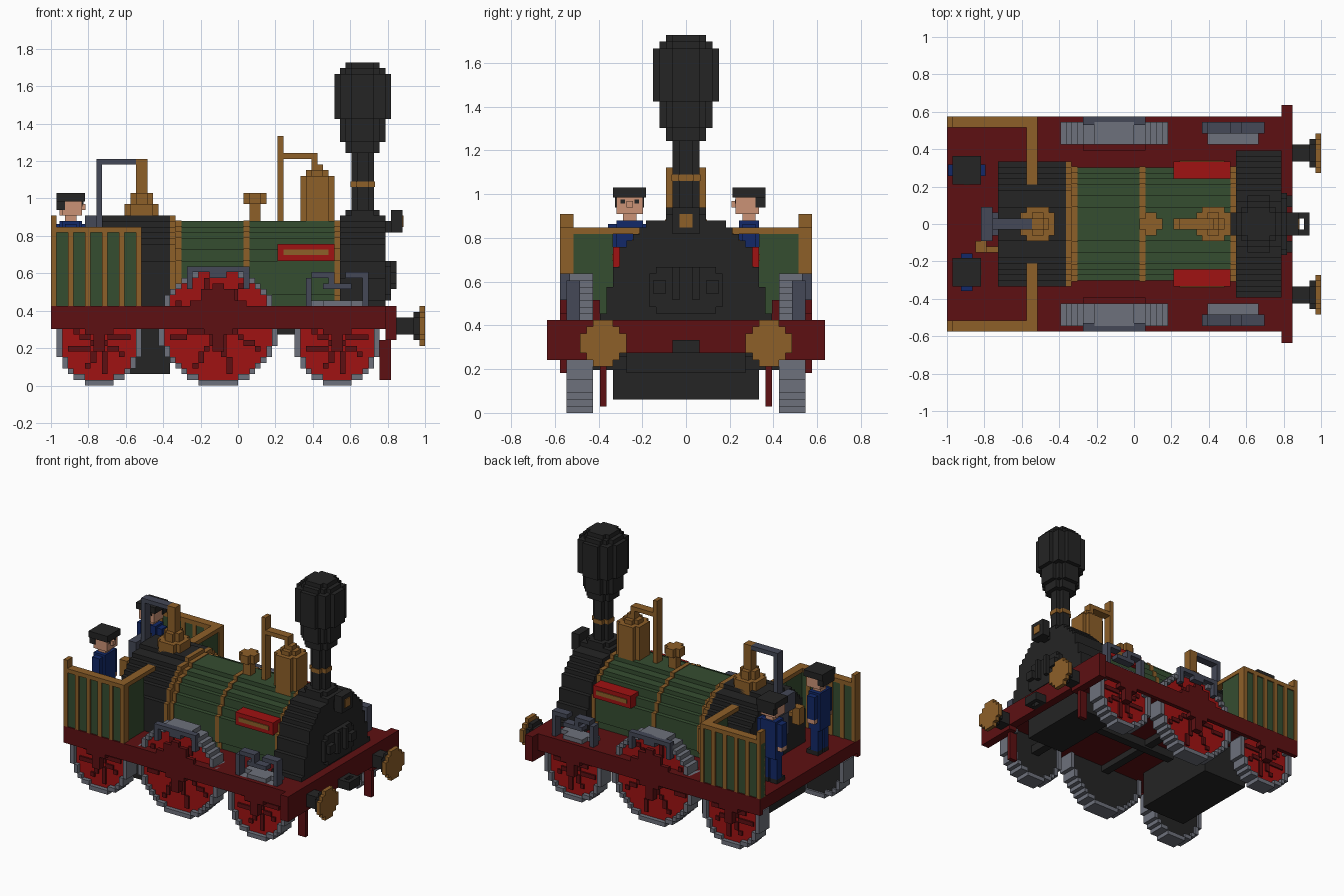
import bpy
from math import sqrt, cos, sin, pi

cube = bpy.data.objects.get("Cube")
if cube:
    bpy.data.objects.remove(cube)

UNIT = 1 / 33  # one block


def material(name, *rgb):
    mat = bpy.data.materials.new(name)
    mat.use_nodes = True
    mat.diffuse_color = (*rgb, 1)
    mat.node_tree.nodes["Principled BSDF"].inputs["Base Color"].default_value = (*rgb, 1)
    return mat


black = material("soot black", .018, .018, .018)
maroon = material("frame maroon", .11, .005, .006)
red = material("wheel red", .35, .006, .006)
green = material("boiler green", .036, .075, .03)
brass = material("brass", .27, .115, .022)
steel = material("light steel", .155, .165, .2)
iron = material("dark iron", .058, .065, .095)
skin = material("skin", .6, .29, .18)
blue = material("overall blue", .006, .022, .14)


def make(name, mat, boxes, mirror=False):
    """Joins boxes (x0, x1, y0, y1, z0, z1), in blocks, into one object."""
    if mirror:
        boxes = boxes + [(a, b, -d, -c, e, f) for a, b, c, d, e, f in boxes]
    verts, faces = [], []
    for b in boxes:
        k = len(verts)
        verts += [(x * UNIT, y * UNIT, z * UNIT)
                  for x in b[:2] for y in b[2:4] for z in b[4:]]
        quads = ("0132", "4675", "0451", "2376", "0264", "1573")
        faces += [[k + int(c) for c in q] for q in quads]
    mesh = bpy.data.meshes.new(name)
    mesh.from_pydata(verts, [], faces)
    mesh.materials.append(mat)
    obj = bpy.data.objects.new(name, mesh)
    bpy.context.collection.objects.link(obj)


def mid(x0, x1, half, z0, z1):
    """Box centred across the model."""
    return (x0, x1, -half, half, z0, z1)


def half_width(r, m):
    part = r % 1
    return max(.5, round(sqrt(max(0, r * r - m * m)) - part) + part)


def disc(axis, u, w, r, a0, a1, inner=0, low=-99, high=99, grow=0):
    """Stepped disc or ring from a0 to a1 along an axis, centred on (u, w)."""
    out = []
    for i in range(round(2 * r)):
        m = i + .5 - r
        h = half_width(r, m) + grow
        w0, w1 = max(w + m - .5 - grow, low), min(w + m + .5 + grow, high)
        if w0 >= w1:
            continue
        spans = [(u - h, u + h)]
        if abs(m) < inner:
            g = min(half_width(inner, m), h - 1)
            spans = [(u - h, u - g), (u + g, u + h)]
        for s, t in spans:
            out.append({"x": (a0, a1, s, t, w0, w1),
                        "y": (s, t, a0, a1, w0, w1),
                        "z": (s, t, w0, w1, a0, a1)}[axis])
    return out


def tower(x, z, steps):
    """Stack of upright discs, each step a (radius, top)."""
    out = []
    for r, top in steps:
        out += disc("z", x, 0, r, z, top)
        z = top
    return out


# Frame, buffer beam and running gear
FLOOR = 14
make("platform", maroon, [mid(-33, 28, 18, 11, FLOOR)])
make("side_frames", maroon, [(-33, 28, 18, 19, 10, FLOOR)], True)
make("buffer_beam", maroon, [mid(26, 28, 21, 9, FLOOR)])
make("beam_ends", maroon, [(26, 28, 11, 21, 8, 9)], True)
make("guard_irons", maroon, [(25, 27, 12, 13, 1, 8)], True)
make("cylinder_block", black, [mid(14, 24, 9, 6, 11)])
make("drive_rod", black, [mid(-11, 14, 1, 9, 11)])

# Wheels with rims, spokes, backs and axle guards
for name, x, r, high in (("trailing", -24.5, 7.5, FLOOR - .1),
                         ("driving", -3.5, 10.5, 99), ("leading", 17.5, 7.5, 99)):
    make(name + "_wheel_rims", steel, disc("y", x, r, r, 14, 18, r - 1, high=high), True)
    make(name + "_wheel_faces", red, disc("y", x, r, r - 1, 15, 17, high=high), True)
    make(name + "_wheel_backs", black, disc("y", x, r, r - 1, 14.5, 15, high=high), True)
    spokes = []
    for k in range(8):
        for d in range(1, int(r - 1)):
            sx = x + round(d * cos(k * pi / 4 + .3))
            sz = r + round(d * sin(k * pi / 4 + .3))
            if sz + .5 < high:
                spokes.append((sx - .5, sx + .5, 17, 17.4, sz - .5, sz + .5))
    make(name + "_wheel_spokes", maroon, spokes, True)
    make(name + "_axle", black, [(x - 1, x + 1, -15, 15, r - 1, r + 1)])
    make(name + "_axle_guards", maroon,
         [(x - 2.5, x + 2.5, 17.5, 19, 9, 10), (x - 1, x + 1, 17.5, 19, 6, 9)], True)

# Springs and splashers above the frame
make("driving_splashers", maroon,
     [(-9, 2, 13, 14, FLOOR, 17), (-8.5, 1.5, 18, 19, FLOOR, 15),
      (-6.5, -.5, 18, 19, 15, 17), (-4.5, -2.5, 18, 19, 17, 18)], True)
make("driving_springs", iron,
     [(-8, 1, 17.5, 19, 20, 21), (-9, -8, 17.5, 19, 17, 21),
      (1, 2, 17.5, 19, 17, 21), (-5, -2, 17.5, 19, 19, 20)], True)
make("leading_springs", iron,
     [(12, 13, 16, 18, FLOOR, 19), (22, 23, 16, 18, FLOOR, 19),
      (13, 17, 16, 18, 19, 20), (19, 23, 16, 18, 19, 20),
      (16, 17, 16, 18, 18, 19), (15, 20, 16, 18, 17, 18)], True)
make("spring_leaves", steel, [(13, 22, 14, 16, FLOOR, 15)], True)

# Firebox, boiler and smokebox
AXIS = 19
make("firebox", black, disc("x", 0, AXIS, 11, -24, -12, low=AXIS)
     + [mid(-24, -12, 11, 2, AXIS)])
make("boiler", green, disc("x", 0, AXIS, 10, -12, 18, low=FLOOR))
make("firebox_band", brass, disc("x", 0, AXIS, 11, -12, -11, low=FLOOR))
make("boiler_bands", brass, [b for a in (-11, 1, 17)
     for b in disc("x", 0, AXIS, 10, a, a + 1, low=FLOOR, grow=.15)])
make("smokebox", black, disc("x", 0, AXIS, 11, 18, 26, low=AXIS)
     + [mid(18, 26, 12, 15, AXIS), mid(18, 26, 13, FLOOR, 15)])
make("smokebox_door", black, disc("x", 0, 18.5, 5.5, 26, 27, low=15, high=22))
make("door_latches", black, [(27, 28, 1, 2, 17, 22), (27, 28, 3, 5, 18, 20)], True)
make("side_plates", red, [(7, 17, 8, 11, 22, 25)], True)
make("plate_inlays", brass, [(8, 16, 11, 11.2, 23, 24)], True)

# Chimney, domes, whistle pipe and lamp
make("chimney", black, tower(22, 29, [(3, 31), (2, 41), (3, 43), (4, 47),
                                      (5, 55), (4, 56), (3, 57)]))
make("chimney_band", brass, disc("z", 22, 0, 2, 35, 36, grow=.15))
make("steam_dome", brass, tower(14, 28, [(3, 37), (2, 38), (1, 39)]))
make("steam_pipe", brass, [mid(7, 8, 1, 28, 44), mid(8, 14, 1, 40, 41),
                           mid(13, 14, 1, 38, 40)])
make("filler_cap", brass, tower(3, 28, [(1, 32), (2, 34)]))
make("safety_valve", brass, tower(-17, 29, [(3, 32), (2, 34), (1, 40)]))
make("valve_lever", iron, [mid(-25, -18, 1, 39, 40), mid(-25, -24, 1, 28, 39)])
make("control_stand", iron, [mid(-27, -25, 3, 26, 30), mid(-26, -24, 2, 20, 26)])
make("cab_gauge", brass, [(-28, -26, -5, -3, 22, 26), (-26, -24, -5, -4, 23, 24)])
make("lamp", black, [mid(27, 29, 2, 27, 31), mid(26, 27, 1, 27, 29)])
make("lamp_lens", brass, [mid(29, 29.2, 1, 28, 30)])

# Buffers and coupling
make("buffer_heads", brass, disc("x", 12.5, 10.5, 3.5, 32, 33), True)
make("buffer_stems", black, disc("x", 12.5, 10.5, 2.5, 31, 32)
     + [(28, 31, 11, 14, 9, 12)], True)
make("coupling", black, [mid(28, 29, 2, 9, 11), mid(30, 31, 2, 9, 11)])
make("coupling_sides", black, [(29, 30, 1, 2, 9, 11)], True)

# Cab fence
make("fence_panels", green, [(-33, -17.1, 17.2, 18.7, FLOOR, 27),
                             (-18.8, -17.2, 11, 18, FLOOR, 27)], True)
make("fence_posts", brass, [(x, x + 1, 17, 19, FLOOR, 27)
                            for x in range(-33, -17, 3)], True)
make("fence_rails", brass, [(-33, -17, 17, 19, 27, 28), (-19, -17, 7, 17, 27, 28),
                            (-33, -32, 17, 19, 28, 30)], True)


# Crew, each placed by a facing direction
def crew(name, cx, cy, fx, fy):
    def put(part, mat, *boxes):
        out = []
        for f0, f1, s0, s1, z0, z1 in boxes:
            xs = sorted((cx + f0 * fx - s0 * fy, cx + f1 * fx - s1 * fy))
            ys = sorted((cy + f0 * fy + s0 * fx, cy + f1 * fy + s1 * fx))
            out.append((*xs, *ys, z0, z1))
        make(name + "_" + part, mat, out)

    put("overalls", blue, mid(-1.5, 1.5, 2, 20, 29), (-1, 1, -2, -.2, 15, 20),
        (-1, 1, .2, 2, 15, 20), mid(-1, 1, 3.3, 23, 28.5))
    put("boots", black, (-1, 2, -2, -.2, FLOOR, 15), (-1, 2, .2, 2, FLOOR, 15))
    put("hands", skin, (-1, 1, -3.3, -2.1, 22, 23), (-1, 1, 2.1, 3.3, 22, 23))
    put("head", skin, mid(-1, 1, 1, 29, 30), mid(-1.5, 2, 2, 30, 33),
        mid(2, 2.6, .5, 31, 32))
    put("hair", black, mid(-2.5, 2.5, 2.5, 32.5, 34), mid(-2.5, -1, 2.2, 31, 33))
    put("eyes", black, (2, 2.1, -1.4, -.7, 31.6, 32.2), (2, 2.1, .7, 1.4, 31.6, 32.2))


crew("driver", -29.5, -8.5, 1, 0)
crew("stoker", -29.5, 9.5, 0, -1)
